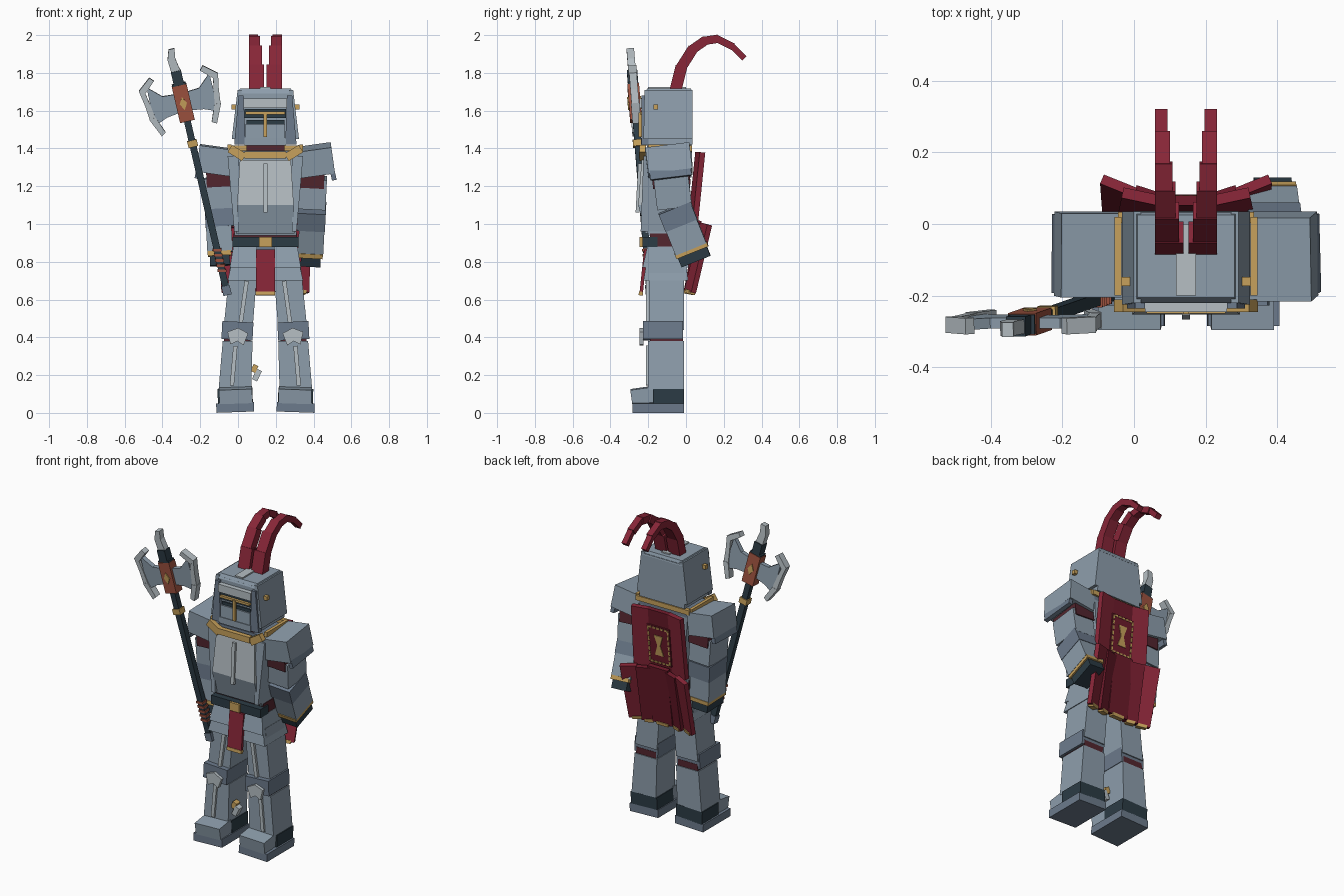
import bpy, bmesh
from math import radians, sin, cos
from mathutils import Matrix, Vector, Euler

cube = bpy.data.objects.get("Cube")
if cube:
    bpy.data.objects.remove(cube, do_unlink=True)


def material(name, *srgb):
    rgba = [(c / 255) ** 2.2 for c in srgb] + [1]
    mat = bpy.data.materials.new(name)
    mat.use_nodes = True
    mat.diffuse_color = rgba
    mat.node_tree.nodes["Principled BSDF"].inputs["Base Color"].default_value = rgba
    return mat


steel = material("steel", 140, 156, 170)
bright = material("bright steel", 180, 189, 194)
slate = material("slate steel", 108, 122, 139)
dark = material("dark iron", 48, 62, 71)
gold = material("gold", 198, 160, 92)
red = material("red cloth", 134, 42, 58)
crimson = material("deep red cloth", 108, 32, 46)
maroon = material("maroon lining", 84, 42, 50)
copper = material("copper", 158, 84, 66)

BODY = Matrix.Translation((0.145, 0, 0))
MIRROR = BODY @ Matrix.Scale(-1, 4, (1, 0, 0))
SIDES = (("left", BODY), ("right", MIRROR))


def place(loc, rot=(0, 0, 0), frame=BODY):
    turn = Euler([radians(a) for a in rot]).to_matrix().to_4x4()
    return frame @ Matrix.Translation(loc) @ turn


def solid(name, mat, lower, upper, frame):
    """Closed prism between two matching rings of points."""
    bm = bmesh.new()
    rings = [[bm.verts.new(frame @ Vector(p)) for p in ring] for ring in (lower, upper)]
    for ring in rings:
        bm.faces.new(ring)
    n = len(lower)
    for i in range(n):
        j = (i + 1) % n
        bm.faces.new((rings[0][i], rings[0][j], rings[1][j], rings[1][i]))
    bmesh.ops.recalc_face_normals(bm, faces=bm.faces)
    mesh = bpy.data.meshes.new(name)
    bm.to_mesh(mesh)
    bm.free()
    mesh.materials.append(mat)
    bpy.context.collection.objects.link(bpy.data.objects.new(name, mesh))


def rect(x0, x1, y0, y1, z):
    return [(x0, y0, z), (x1, y0, z), (x1, y1, z), (x0, y1, z)]


def block(name, mat, loc, size, rot=(0, 0, 0), frame=BODY, top=(1, 1)):
    w, d, h = (v / 2 for v in size)
    a, b = w * top[0], d * top[1]
    solid(name, mat, rect(-w, w, -d, d, -h), rect(-a, a, -b, b, h), place(loc, rot, frame))


def slab(name, mat, outline, thick, frame):
    """Outline in the local x-z plane, thickened along y."""
    t = thick / 2
    solid(name, mat, [(x, -t, z) for x, z in outline], [(x, t, z) for x, z in outline], frame)


# Torso, belt and tabard
solid("chest_lower", steel, rect(-.165, .165, -.2, .02, .94), rect(-.15, .15, -.235, .02, 1.1), BODY)
solid("chest_upper", steel, rect(-.15, .15, -.235, .02, 1.1), rect(-.17, .17, -.215, .02, 1.36), BODY)
solid("breastplate", bright, rect(-.15, .15, -.253, -.2, 1.1), rect(-.135, .135, -.235, -.2, 1.34), BODY)
solid("belly_plate", steel, rect(-.155, .155, -.215, -.18, .95), rect(-.15, .15, -.253, -.18, 1.1), BODY)
block("breast_ridge", bright, (0, -.25, 1.19), (.022, .02, .26), (-3, 0, 0))
block("waist", maroon, (0, -.095, .915), (.335, .19, .07))
block("belt", dark, (0, -.19, .905), (.35, .08, .055))
block("buckle", gold, (0, -.235, .905), (.07, .02, .052))
block("pelvis", slate, (0, -.1, .83), (.3, .18, .12))
block("tabard", red, (0, -.225, .75), (.1, .018, .23), (-6, 0, 0))
block("tabard_hem", gold, (0, -.239, .632), (.104, .022, .02), (-6, 0, 0))
block("neck", maroon, (0, -.09, 1.39), (.2, .2, .08))

# Gold collar
block("collar_front", gold, (0, -.235, 1.365), (.22, .03, .038))
block("collar_back", gold, (0, .018, 1.4), (.38, .03, .03))
block("shoulder_deck", slate, (0, -.09, 1.375), (.36, .22, .03))
for side, f in SIDES:
    block(side + "_collar_corner", gold, (.15, -.228, 1.376), (.09, .034, .045), (0, -32, 0), f)
    block(side + "_collar_side", gold, (.19, -.09, 1.405), (.02, .22, .03), (0, 0, 0), f)
    solid(side + "_chest_side", steel, rect(.14, .165, -.24, -.1, .96),
          rect(.14, .2, -.225, -.1, 1.36), f)

# Helmet
solid("helmet", steel, rect(-.16, .16, -.215, .035, 1.42), rect(-.14, .14, -.215, .035, 1.7), BODY)
solid("helmet_cap", steel, rect(-.145, .145, -.22, .036, 1.69), rect(-.135, .135, -.205, .025, 1.718), BODY)
block("helmet_crest", bright, (0, -.1, 1.718), (.055, .2, .016))
block("brow", bright, (0, -.225, 1.64), (.23, .04, .05))
block("eye_slit", dark, (0, -.217, 1.585), (.22, .015, .045))
block("visor_lower_slit", dark, (0, -.217, 1.54), (.2, .015, .02))
block("face_guard", steel, (0, -.22, 1.49), (.21, .03, .08), top=(1, .9))
block("chin", steel, (0, -.222, 1.435), (.22, .035, .04))
block("visor_bar", gold, (0, -.236, 1.588), (.21, .016, .014))
block("nose_bar", gold, (0, -.243, 1.525), (.018, .016, .13))
for side, f in SIDES:
    solid(side + "_cheek", steel, rect(.15, .178, -.225, .035, 1.45), rect(.125, .147, -.22, .035, 1.71), f)
    solid(side + "_face_edge", slate, rect(.105, .165, -.235, -.2, 1.42), rect(.115, .142, -.235, -.2, 1.68), f)
    block(side + "_rivet", gold, (.165, -.16, 1.62), (.03, .025, .025), frame=f)

# Plumes sweeping backwards
path = [(-.055, 1.71), (-.025, 1.83), (.035, 1.925), (.1, 1.97), (.165, 1.98), (.245, 1.94), (.305, 1.88)]
for side, f in SIDES:
    for i, (a, b) in enumerate(zip(path, path[1:])):
        start, end = Vector((0, *a)), Vector((0, *b))
        run = end - start
        turn = -90 + Vector((run.y, run.z)).angle_signed(Vector((1, 0))) * 57.3
        width = .08 * .85 ** i
        block(side + "_plume", red, (.087 - width / 2, *(start + end).yz / 2),
              (width, .062 - .006 * i, run.length + .012), (turn, 0, 0), f)

# Legs and boots
for side, f in SIDES:
    solid(side + "_thigh", steel, rect(.068, .222, -.195, -.01, .44), rect(.04, .185, -.195, -.01, .8), f)
    solid(side + "_hip_plate", steel, rect(.05, .2, -.225, .012, .7), rect(.04, .18, -.21, 0, .79), f)
    solid(side + "_waist_plate", steel, rect(.05, .188, -.23, .015, .77), rect(.045, .17, -.205, 0, .88), f)
    solid(side + "_shin", steel, rect(.075, .248, -.2, -.01, .12), rect(.068, .226, -.2, -.01, .38), f)
    solid(side + "_knee_lining", maroon, rect(.08, .22, -.19, -.015, .37), rect(.078, .215, -.19, -.015, .42), f)
    block(side + "_knee_band", slate, (.148, -.122, .435), (.165, .21, .095), (0, -3, 0), f)
    knee = place((.148, -.235, .395), (0, -4, 0), f)
    slab(side + "_knee_point", bright,
         [(-.055, .03), (0, .055), (.055, .03), (.035, -.035), (0, -.015), (-.035, -.035)], .022, knee)
    block(side + "_thigh_ridge", bright, (.116, -.2, .58), (.022, .022, .24), (0, -8, 0), f)
    block(side + "_shin_ridge", bright, (.168, -.203, .25), (.022, .02, .21), (0, -5, 0), f)
    block(side + "_sole", slate, (.16, -.147, .029), (.2, .275, .05), (0, 2, 0), f)
    block(side + "_toe_cap", steel, (.157, -.23, .092), (.175, .12, .08), (8, 2, 0), f)
    block(side + "_heel", dark, (.16, -.092, .09), (.185, .165, .08), (0, 2, 0), f)
block("shin_buckle", gold, (-.058, -.15, .235), (.028, .04, .04), (0, 25, 0))
block("shin_buckle_plate", bright, (-.045, -.15, .2), (.03, .04, .06), (0, 25, 0))


def arm(side, frame, shoulder_y, upper, lower):
    def part(name, mat, x, start, drop, size, swing, tilt=3):
        a = radians(swing)
        loc = (x, start[0] + sin(a) * drop, start[1] - cos(a) * drop)
        block(side + name, mat, loc, size, (swing, tilt, 0), frame)
    top = (shoulder_y, 1.33)
    a = radians(upper)
    elbow = (top[0] + sin(a) * .25, top[1] - cos(a) * .25)
    part("_pauldron", steel, .268, top, -.008, (.18, .235, .14), upper, -8)
    part("_pauldron_rim", slate, .345, top, .005, (.025, .22, .165), upper, -12)
    part("_arm_lining", maroon, .245, top, .08, (.135, .2, .1), upper)
    part("_upper_arm", steel, .25, top, .165, (.145, .185, .16), upper)
    part("_elbow", slate, .245, elbow, .045, (.148, .18, .1), lower)
    part("_forearm", steel, .245, elbow, .13, (.135, .175, .2), lower)
    part("_cuff", gold, .243, elbow, .237, (.125, .182, .025), lower)
    part("_hand", dark, .241, elbow, .273, (.105, .165, .055), lower)


arm("left", BODY, -.09, 7, 22)
arm("right", MIRROR, -.085, 2, -2)


# Cape
def panel(name, mat, loc, size, rot, frame, hem=False):
    block(name, mat, loc, size, rot, frame)
    if hem:
        block(name + "_hem", gold, (0, 0, -size[2] / 2), (size[0] * .6, .036, .02),
              frame=place(loc, rot, frame))


panel("cape_upper", crimson, (0, .045, 1.18), (.16, .028, .4), (-6, 0, 0), BODY)
panel("cape_lower", crimson, (0, .042, .83), (.14, .028, .38), (-8, 0, 0), BODY, True)
for side, f in SIDES:
    panel(side + "_cape_upper", red, (.125, .055, 1.18), (.115, .03, .4), (-6, 0, 12), f)
    panel(side + "_cape_fold", crimson, (.1, .048, .82), (.09, .028, .37), (-10, 3, 18), f, True)
    panel(side + "_cape_wing", red, (.185, .064, .82), (.1, .028, .37), (-12, 6, 22), f, True)

# Cape emblem with a dashed border
badge = place((0, .061, 1.155), (-6, 0, 0))
block("badge_field", crimson, (0, 0, 0), (.16, .008, .25), frame=badge)
for s in (-1, 1):
    for i in range(-3, 4):
        block("badge_side_dash", gold, (s * .07, .004, i * .034), (.011, .008, .024), frame=badge)
        if abs(i) < 3:
            block("badge_end_dash", gold, (i * .027, .004, s * .114), (.019, .008, .011), frame=badge)
slab("badge_mark", gold, [(-.03, .065), (.03, .065), (.01, 0), (.03, -.065), (-.03, -.065), (-.01, 0)],
     .009, badge @ Matrix.Translation((0, .004, 0)))

# Halberd, built upright and leaned outwards
AXE = place((-.29, -.272, 1.64), (0, -13, 0), Matrix()) @ Matrix.Rotation(radians(4.5), 4, "X")
block("shaft", dark, (0, 0, -.43), (.036, .036, 1.16), frame=AXE)
block("ferrule", dark, (0, 0, .13), (.055, .055, .09), frame=AXE)
block("socket_cap", dark, (0, 0, .098), (.075, .055, .02), frame=AXE)
block("shaft_ring", gold, (0, 0, -.22), (.052, .052, .035), frame=AXE)
block("shaft_butt", slate, (0, 0, -1.02), (.045, .045, .05), frame=AXE)
for i in range(5):
    block("grip_wrap", copper, (0, 0, -.8 - i * .028), (.046, .046, .014), (0, 12, 0), AXE)
block("axe_socket", copper, (0, 0, 0), (.08, .062, .195), frame=AXE)
slab("axe_jewel", gold, [(0, .035), (.02, 0), (0, -.035), (-.02, 0)], .074, AXE)
slab("spike", bright, [(-.025, .17), (.025, .17), (.012, .24), (.02, .295), (-.012, .295), (-.03, .24)], .04, AXE)
for side, m in (("inner", AXE), ("outer", AXE @ Matrix.Scale(-1, 4, (1, 0, 0)))):
    slab(side + "_blade", steel, [(.03, .055), (.1, .06), (.17, .125), (.175, -.085), (.1, -.055), (.03, -.045)], .03, m)
    slab(side + "_edge_top", bright, [(.125, .15), (.145, .172), (.215, .115), (.19, .09)], .045, m)
    slab(side + "_edge_middle", bright, [(.185, .1), (.215, .115), (.2, .03), (.192, -.05), (.16, -.045), (.172, .03)], .04, m)
    slab(side + "_edge_low", bright, [(.16, -.04), (.195, -.045), (.15, -.145), (.125, -.13)], .045, m)
